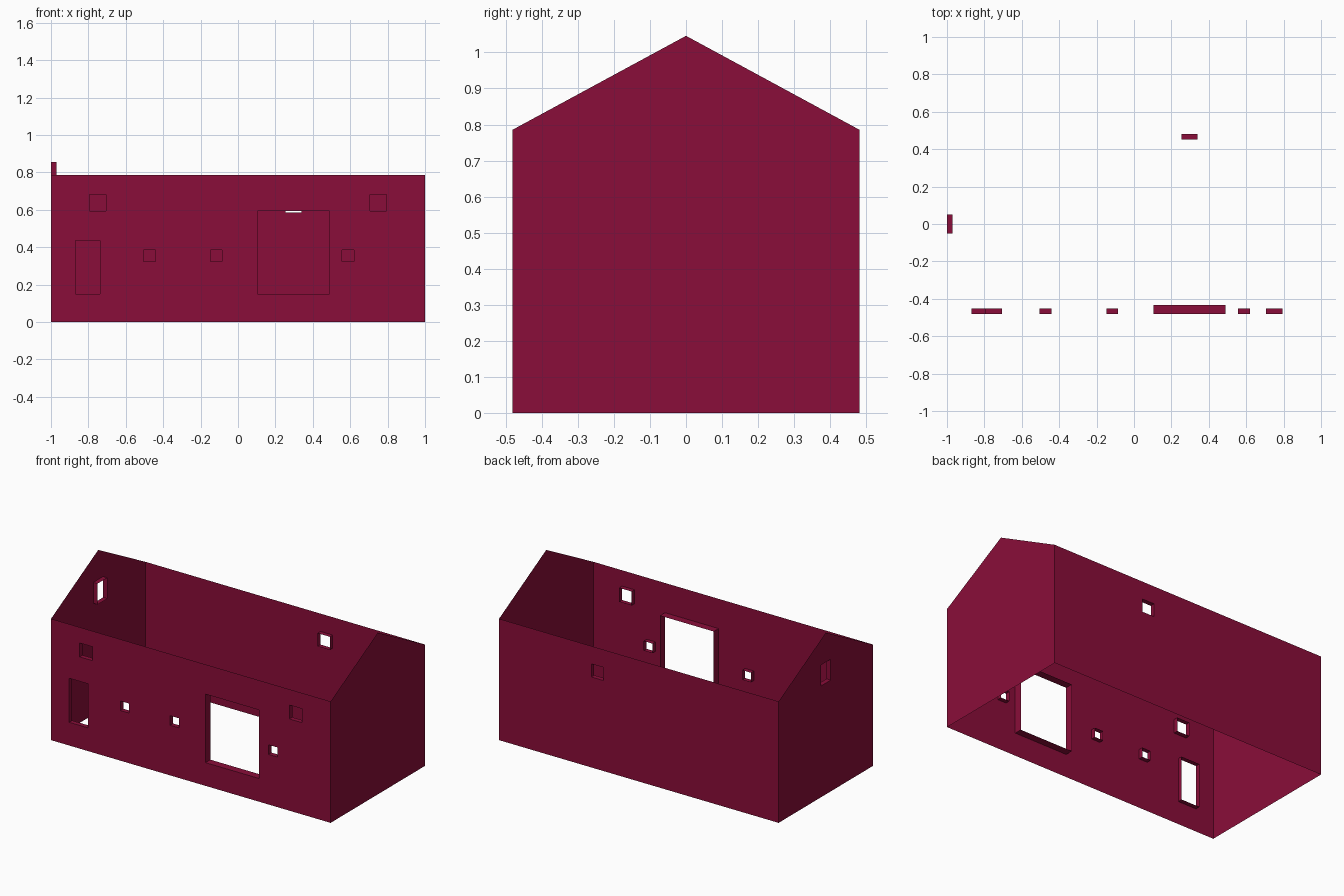
import bpy, bmesh
from mathutils import Vector

if "Cube" in bpy.data.objects:
    bpy.data.objects.remove(bpy.data.objects["Cube"])

L, W, EAVE, PEAK = 1.0, 0.482, 0.785, 1.046   # half length, half width, heights

crimson = bpy.data.materials.new("crimson")
crimson.diffuse_color = (0.254, 0.004, 0.041, 1)
crimson.use_nodes = True
crimson.node_tree.nodes["Principled BSDF"].inputs["Base Color"].default_value = crimson.diffuse_color


def wall(name, origin, along, outward, outline, openings=()):
    """Thin wall sheet with rectangular openings, each lined by an inward reveal.
    Openings are (u0, u1, z0, z1, depth)."""
    origin, along, outward = Vector(origin), Vector(along), Vector(outward)
    bm = bmesh.new()

    def loop(points):
        vs = [bm.verts.new(origin + along * u + Vector((0, 0, z))) for u, z in points]
        return vs, [bm.edges.new((vs[i], vs[(i + 1) % len(vs)])) for i in range(len(vs))]

    edges = loop(outline)[1]
    rims = []
    for u0, u1, z0, z1, depth in openings:
        vs, es = loop([(u0, z0), (u1, z0), (u1, z1), (u0, z1)])
        edges += es
        rims.append((vs, depth))
    bmesh.ops.triangle_fill(bm, edges=edges, use_beauty=True, normal=outward)
    for f in bm.faces:
        f.normal_update()
        if f.normal.dot(outward) < 0:
            f.normal_flip()

    # reveals lining the openings, facing into the opening
    for vs, depth in rims:
        centre = sum((v.co for v in vs), Vector()) / 4
        inner = [bm.verts.new(v.co - outward * depth) for v in vs]
        for i in range(4):
            j = (i + 1) % 4
            f = bm.faces.new((vs[i], vs[j], inner[j], inner[i]))
            f.normal_update()
            if f.normal.dot(centre - f.calc_center_median()) < 0:
                f.normal_flip()

    me = bpy.data.meshes.new(name)
    bm.to_mesh(me)
    bm.free()
    me.materials.append(crimson)
    bpy.context.collection.objects.link(bpy.data.objects.new(name, me))


long_side = [(-L, 0), (L, 0), (L, EAVE), (-L, EAVE)]
gable = [(-W, 0), (W, 0), (W, EAVE), (0, PEAK), (-W, EAVE)]

# front wall: door, big opening, small windows and upper windows
front = [(-0.87, -0.737, 0.15, 0.435, 0.03), (0.105, 0.488, 0.15, 0.593, 0.05)]
front += [(x - 0.031, x + 0.031, 0.324, 0.386, 0.03) for x in (-0.473, -0.117, 0.588)]
front += [(x - 0.045, x + 0.045, 0.593, 0.683, 0.03) for x in (-0.75, 0.75)]
wall("front_wall", (0, -W, 0), (1, 0, 0), (0, -1, 0), long_side, front)

# back wall with one window
wall("back_wall", (0, W, 0), (1, 0, 0), (0, 1, 0), long_side,
     [(0.253, 0.34, 0.585, 0.67, 0.03)])

# gable ends, the left one with a window
wall("left_gable", (-L, 0, 0), (0, 1, 0), (-1, 0, 0), gable,
     [(-0.05, 0.05, 0.72, 0.855, 0.03)])
wall("right_gable", (L, 0, 0), (0, 1, 0), (1, 0, 0), gable)
